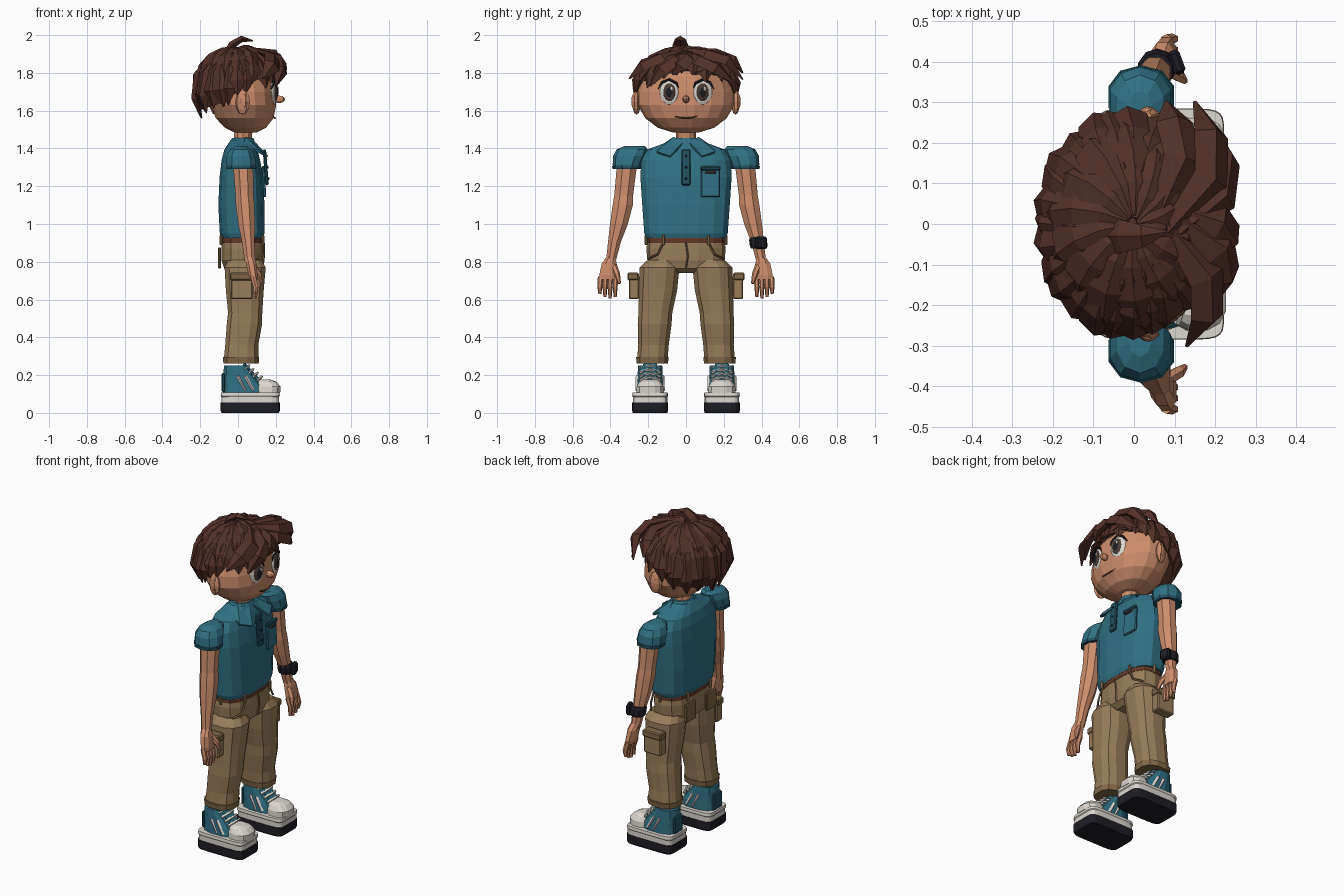
import bpy, bmesh, math, random
from mathutils import Vector, Matrix
random.seed(4)
PI = math.pi

def mat(name, r, g, b):
    m = bpy.data.materials.new(name)
    m.diffuse_color = (r, g, b, 1)
    return m
SKIN = mat("skin", .62, .27, .15)
HAIR = mat("hair", .085, .03, .022)
TEAL = mat("teal", .03, .165, .23)
DTEAL = mat("dark_teal", .015, .085, .12)
KHAKI = mat("khaki", .31, .205, .1)
DKHAKI = mat("dark_khaki", .22, .14, .065)
WHITE = mat("white", .72, .68, .63)
BLACK = mat("black", .012, .012, .018)
BROWN = mat("brown", .12, .04, .02)
IRIS = mat("iris", .07, .045, .035)

def mesh(name, verts, faces, m):
    bm = bmesh.new()
    vs = [bm.verts.new(v) for v in verts]
    for f in faces:
        bm.faces.new([vs[i] for i in f])
    bmesh.ops.recalc_face_normals(bm, faces=bm.faces)
    me = bpy.data.meshes.new(name)
    bm.to_mesh(me)
    bm.free()
    me.materials.append(m)
    ob = bpy.data.objects.new(name, me)
    bpy.context.collection.objects.link(ob)
    return ob

def rings(name, rows, m):
    n = len(rows[0])
    verts = [v for r in rows for v in r]
    faces = [(i*n+j, i*n+(j+1) % n, (i+1)*n+(j+1) % n, (i+1)*n+j)
             for i in range(len(rows)-1) for j in range(n)]
    faces += [tuple(range(n)), tuple(range(len(verts)-n, len(verts)))]
    return mesh(name, verts, faces, m)

def loft(name, secs, m, n=12, p=2.0, s=1):
    """Stack of superellipse sections (x, y, z, rx, ry)."""
    sgn = lambda c: math.copysign(abs(c)**(2/p), c)
    rows = []
    for x, y, z, rx, ry in secs:
        angs = [2*PI*(j+.5)/n for j in range(n)]
        rows.append([(x+rx*sgn(math.cos(a)), s*y+ry*sgn(math.sin(a)), z) for a in angs])
    return rings(name, rows, m)

def sweep(name, pts, sizes, m, normal, n=4):
    """Tapered strip along points; sizes are (half width, half thickness)."""
    pts = [Vector(p) for p in pts]
    rows = []
    for i, p in enumerate(pts):
        t = (pts[min(i+1, len(pts)-1)] - pts[max(i-1, 0)]).normalized()
        side = t.cross(normal(p)).normalized()
        up = side.cross(t)
        w, h = sizes[i]
        rows.append([p + side*w*math.cos(2*PI*j/n) + up*h*math.sin(2*PI*j/n) for j in range(n)])
    return rings(name, rows, m)

def line(name, pts, r, m, n=4):
    return sweep(name, pts, [(r, r)]*len(pts), m, lambda p: Vector((.9, .1, .3)), n)

def box(name, loc, size, m, rot=(0, 0, 0), bev=.006):
    bm = bmesh.new()
    bmesh.ops.create_cube(bm, size=1)
    bmesh.ops.scale(bm, vec=size, verts=bm.verts)
    bmesh.ops.bevel(bm, geom=bm.edges[:], offset=min(bev, min(size)*.3), segments=1, affect='EDGES')
    me = bpy.data.meshes.new(name)
    bm.to_mesh(me)
    bm.free()
    me.materials.append(m)
    ob = bpy.data.objects.new(name, me)
    ob.location, ob.rotation_euler = loc, rot
    bpy.context.collection.objects.link(ob)
    return ob

def ball(name, loc, radii, m, rz=0, u=12, v=8):
    bm = bmesh.new()
    bmesh.ops.create_uvsphere(bm, u_segments=u, v_segments=v, radius=1)
    bm.transform(Matrix.Translation(loc) @ Matrix.Rotation(rz, 4, 'Z') @ Matrix.Diagonal((*radii, 1)))
    me = bpy.data.meshes.new(name)
    bm.to_mesh(me)
    bm.free()
    me.materials.append(m)
    ob = bpy.data.objects.new(name, me)
    bpy.context.collection.objects.link(ob)
    return ob

out = lambda p: (p - Vector((0, 0, 1.66))).normalized()

# Head, neck, nose and mouth
loft("head", [(.04, 0, 1.485, .06, .07), (.04, 0, 1.51, .11, .15), (.035, 0, 1.56, .155, .215),
              (.03, 0, 1.63, .175, .257), (.02, 0, 1.70, .183, .258), (.01, 0, 1.78, .183, .235),
              (0, 0, 1.85, .14, .17), (0, 0, 1.89, .08, .1)], SKIN, 18, 2.1)
loft("neck", [(.025, 0, 1.38, .055, .06), (.025, 0, 1.44, .05, .052), (.03, 0, 1.51, .05, .052)], SKIN, 10)
ball("nose", (.217, 0, 1.66), (.032, .018, .02), SKIN, 0, 8, 6)
line("mouth", [(.175, -.075, 1.575), (.193, -.035, 1.563), (.196, 0, 1.56), (.193, .035, 1.563), (.175, .075, 1.577)], .005, BROWN)

# Eyes, brows and ears
for s in (-1, 1):
    rz = s*.28
    ball("eye_white", (.186, s*.09, 1.695), (.018, .053, .066), WHITE, rz)
    ball("iris", (.195, s*.088, 1.697), (.015, .036, .05), IRIS, rz)
    ball("pupil", (.202, s*.088, 1.697), (.011, .021, .031), BLACK, rz)
    ball("eye_glint", (.21, s*.088+.012, 1.716), (.005, .009, .012), WHITE, rz, 8, 6)
    sweep("upper_lash", [(.175, s*.148, 1.715), (.19, s*.128, 1.748), (.2, s*.09, 1.765), (.204, s*.05, 1.745), (.205, s*.04, 1.72)],
          [(.004, .004), (.008, .006), (.008, .006), (.007, .006), (.002, .003)], BLACK, out)
    sweep("eyebrow", [(.175, s*.15, 1.79), (.19, s*.1, 1.812), (.203, s*.045, 1.795)],
          [(.004, .006), (.011, .01), (.009, .01)], HAIR, out)
    ball("ear", (.025, s*.262, 1.645), (.04, .022, .066), SKIN, s*.3, 8, 6)
    ball("inner_ear", (.03, s*.277, 1.65), (.02, .012, .04), SKIN, s*.3, 8, 6)

# Hair: cap, overlapping locks, swept fringe and tuft
RIM = [(0, 1.83), (35, 1.775), (65, 1.745), (85, 1.71), (110, 1.62), (180, 1.575)]
def rim(phi):
    d = abs(math.degrees(math.atan2(math.sin(phi), math.cos(phi))))
    for (a, za), (b, zb) in zip(RIM, RIM[1:]):
        if d <= b:
            return za + (zb-za)*(d-a)/(b-a)
    return RIM[-1][1]
def end_angle(z):
    c = (z-1.69)/.235
    return math.acos(c) if c > 0 else PI/2 - c
def scalp(phi, a, k):
    r = math.sin(a) if a < PI/2 else 1 - .3*(a-PI/2)
    z = math.cos(a) if a < PI/2 else PI/2 - a
    return Vector((.235*k*r*math.cos(phi), .275*k*r*math.sin(phi), 1.69 + .235*z*(k if z > 0 else 1)))
N = 24
rings("hair_cap", [[scalp(2*PI*j/N, .05+(end_angle(rim(2*PI*j/N)+.02)-.05)*i/7, .955) for j in range(N)] for i in range(8)], HAIR)
def lock(name, phi, zend, k, w, swirl):
    e = end_angle(zend)
    fr = (.06, .3, .55, .8, 1)
    pts = [scalp(phi+swirl*(f-.5), e*f, k) for f in fr]
    sizes = [(w*.3, .012), (w*.8, .022), (w, .026), (w*.85, .022), (w*.06, .004)]
    sweep(name, pts, sizes, HAIR, out)
for i in range(28):
    phi = 2*PI*i/28
    lock("hair_lock", phi, rim(phi)-.02+random.uniform(-.02, .03), .985+.02*(i % 2), .055, random.uniform(-.25, .25))
for i in range(14):
    phi = 2*PI*(i+.5)/14
    lock("upper_lock", phi, max(1.80, rim(phi)+.1)+random.uniform(-.04, .02), 1.01, .065, .3)
taper = [(.02, .015), (.05, .025), (.05, .025), (.006, .005)]
for pts in ([(.08, -.02, 1.92), (.19, .11, 1.9), (.19, .22, 1.87), (.15, .3, 1.765)],
            [(.1, -.03, 1.91), (.215, .07, 1.87), (.225, .16, 1.83), (.19, .25, 1.75)],
            [(.06, .02, 1.92), (.12, .16, 1.905), (.1, .25, 1.87), (.08, .3, 1.8)],
            [(.1, .02, 1.915), (.215, -.06, 1.87), (.225, -.13, 1.82), (.2, -.19, 1.73)],
            [(.08, 0, 1.92), (.18, -.13, 1.88), (.18, -.23, 1.84), (.13, -.3, 1.77)],
            [(.1, .04, 1.91), (.21, 0, 1.88), (.235, -.04, 1.84), (.225, -.07, 1.79)]):
    sweep("fringe_lock", pts, taper, HAIR, out)
sweep("hair_tuft", [(-.06, -.03, 1.9), (-.03, -.03, 1.95), (.02, -.03, 1.98), (.08, -.02, 1.97)],
      [(.05, .02), (.04, .02), (.028, .017), (.004, .003)], HAIR, lambda p: Vector((-.5, 0, 1)))

# Shirt body, collar, placket and chest pocket
loft("shirt_body", [(.022, 0, .925, .112, .215), (.022, 0, .95, .12, .224), (.018, 0, 1.1, .124, .235), (.018, 0, 1.25, .117, .245),
                    (.015, 0, 1.34, .103, .24), (.015, 0, 1.395, .088, .205), (.02, 0, 1.43, .07, .11), (.022, 0, 1.445, .06, .08)], TEAL, 16, 2.7)
loft("collar_stand", [(.022, 0, 1.40, .085, .12), (.022, 0, 1.435, .07, .088), (.025, 0, 1.455, .058, .066)], TEAL, 12)
for s in (-1, 1):
    flap = mesh("collar_flap", [(.04, s*.065, 1.462), (.095, s*.02, 1.43), (.16, s*.085, 1.36), (.12, s*.155, 1.385), (.03, s*.12, 1.425)],
                [(0, 1, 2), (0, 2, 3), (0, 3, 4)], TEAL)
    flap.modifiers.new("thickness", 'SOLIDIFY').thickness = .012
box("placket", (.147, 0, 1.3), (.018, .05, .19), DTEAL, (0, -.08, 0))
for z in (1.24, 1.3, 1.36):
    ball("button", (.162-(z-1.24)*.08, 0, z), (.005, .007, .007), BLACK, 0, 8, 4)
box("chest_pocket", (.135, .13, 1.22), (.016, .1, .155), TEAL, (0, -.04, .06))
box("chest_pocket_hem", (.138, .13, 1.295), (.02, .105, .022), DTEAL, (0, -.04, .06))
box("pocket_trim", (.148, .13, 1.272), (.01, .06, .01), BROWN)

for s in (-1, 1):
    # Sleeves and arms
    loft("sleeve", [(.018, .313, 1.292, .078, .072), (.018, .312, 1.315, .082, .076), (.015, .3, 1.36, .078, .086),
                    (.015, .285, 1.395, .06, .082), (.015, .272, 1.412, .03, .055)], TEAL, 10, 2.2, s)
    loft("sleeve_hem", [(.018, .314, 1.29, .082, .076), (.018, .313, 1.308, .084, .078)], DTEAL, 10, 2.2, s)
    loft("arm", [(.02, .305, 1.36, .06, .055), (.028, .315, 1.29, .057, .057), (.034, .33, 1.15, .051, .054), (.038, .335, 1.1, .054, .058),
                 (.045, .355, 1.0, .048, .051), (.055, .38, .9, .036, .036), (.063, .398, .8, .029, .028)], SKIN, 8, 2, s)
    # Hands with fingers and thumb
    loft("palm", [(.062, .397, .825, .027, .026), (.07, .407, .79, .03, .042), (.08, .412, .73, .026, .05), (.082, .413, .705, .022, .048)], SKIN, 8, 2.4, s)
    for i in range(4):
        y, tip = .453-.027*i, .605+(.025 if i == 0 else .008*abs(i-2))
        sweep("finger", [(.08, s*y, .72), (.095, s*(y+.003), .665), (.092, s*(y+.003), tip)],
              [(.014, .016), (.013, .015), (.008, .009)], SKIN, lambda p: Vector((1, 0, 0)), 6)
    sweep("thumb", [(.075, s*.385, .785), (.11, s*.365, .735), (.125, s*.352, .685)],
          [(.018, .018), (.016, .016), (.008, .008)], SKIN, lambda p: Vector((1, 0, 0)), 6)

    # Trouser legs, cuffs, seams and pockets
    loft("trouser_leg", [(.035, .13, .81, .09, .075), (.038, .14, .77, .112, .108), (.036, .148, .65, .103, .104), (.038, .162, .53, .093, .092),
                         (.034, .166, .47, .096, .092), (.02, .172, .36, .09, .083), (.016, .178, .28, .094, .083)], KHAKI, 12, 2.5, s)
    loft("trouser_cuff", [(.016, .178, .262, .096, .085), (.016, .178, .295, .099, .089)], DKHAKI, 12, 2.5, s)
    box("cargo_pocket", (.02, s*.275, .665), (.115, .055, .125), KHAKI)
    box("cargo_pocket_flap", (.02, s*.28, .722), (.125, .06, .04), DKHAKI)
    box("back_pocket", (-.098, s*.1, .82), (.018, .095, .11), DKHAKI)
    line("front_pocket_seam", [(.132, s*.12, .9), (.132, s*.15, .84), (.1, s*.2, .815)], .006, DKHAKI)
    for x, y in ((.133, .12), (.03, .212), (-.09, .11)):
        box("belt_loop", (x, s*y, .915), (.016, .016, .055), KHAKI)
    # Shoes
    ys = s*.19
    loft("outsole", [(.065, .19, 0, .152, .092), (.065, .19, .012, .157, .095), (.065, .19, .055, .157, .095)], BLACK, 24, 7, s)
    loft("midsole", [(.065, .19, .055, .153, .092), (.065, .19, .085, .153, .092), (.065, .19, .09, .157, .095), (.065, .19, .108, .155, .093)], WHITE, 24, 7, s)
    loft("shoe_upper", [(.035, .19, .105, .118, .075), (.028, .19, .15, .108, .073), (.005, .19, .2, .085, .068), (-.01, .19, .25, .066, .066)], TEAL, 12, 2.5, s)
    loft("toe_cap", [(.155, .19, .105, .07, .075), (.158, .19, .14, .07, .073), (.15, .19, .165, .055, .058), (.14, .19, .178, .03, .035)], WHITE, 12, 2.5, s)
    box("tongue", (.07, ys, .215), (.02, .075, .12), TEAL, (0, -.75, 0))
    box("heel_tab", (-.077, ys, .16), (.02, .08, .1), DTEAL)
    for i in range(4):
        x, z = .125-.022*i, .183+.02*i
        line("lace", [(x-.02, ys-.056, z-.008), (x, ys, z+.008), (x-.02, ys+.056, z-.008)], .008, WHITE)
    for side in (-1, 1):
        for x in (.02, .06):
            line("shoe_stripe", [(x+.02, ys+side*.068, .118), (x-.022, ys+side*.066, .195)], .01, WHITE)

# Wristwatch on the left arm
loft("watch_strap", [(.058, .386, .87, .042, .042), (.057, .385, .885, .047, .047), (.055, .381, .915, .047, .047), (.054, .379, .93, .042, .042)], BLACK, 10)
box("watch_case", (.105, .398, .9), (.03, .062, .065), BLACK, (0, 0, .35), .012)

# Trouser hips, belt and fly
loft("trouser_hips", [(.025, 0, .74, .07, .09), (.025, 0, .765, .1, .165), (.022, 0, .81, .112, .205), (.022, 0, .87, .112, .21), (.022, 0, .935, .107, .2)], KHAKI, 14, 2.6)
loft("belt", [(.022, 0, .9, .112, .208), (.022, 0, .93, .112, .208)], BROWN, 14, 2.6)
line("fly_seam", [(.138, 0, .9), (.138, .01, .83), (.13, 0, .77)], .005, DKHAKI)
